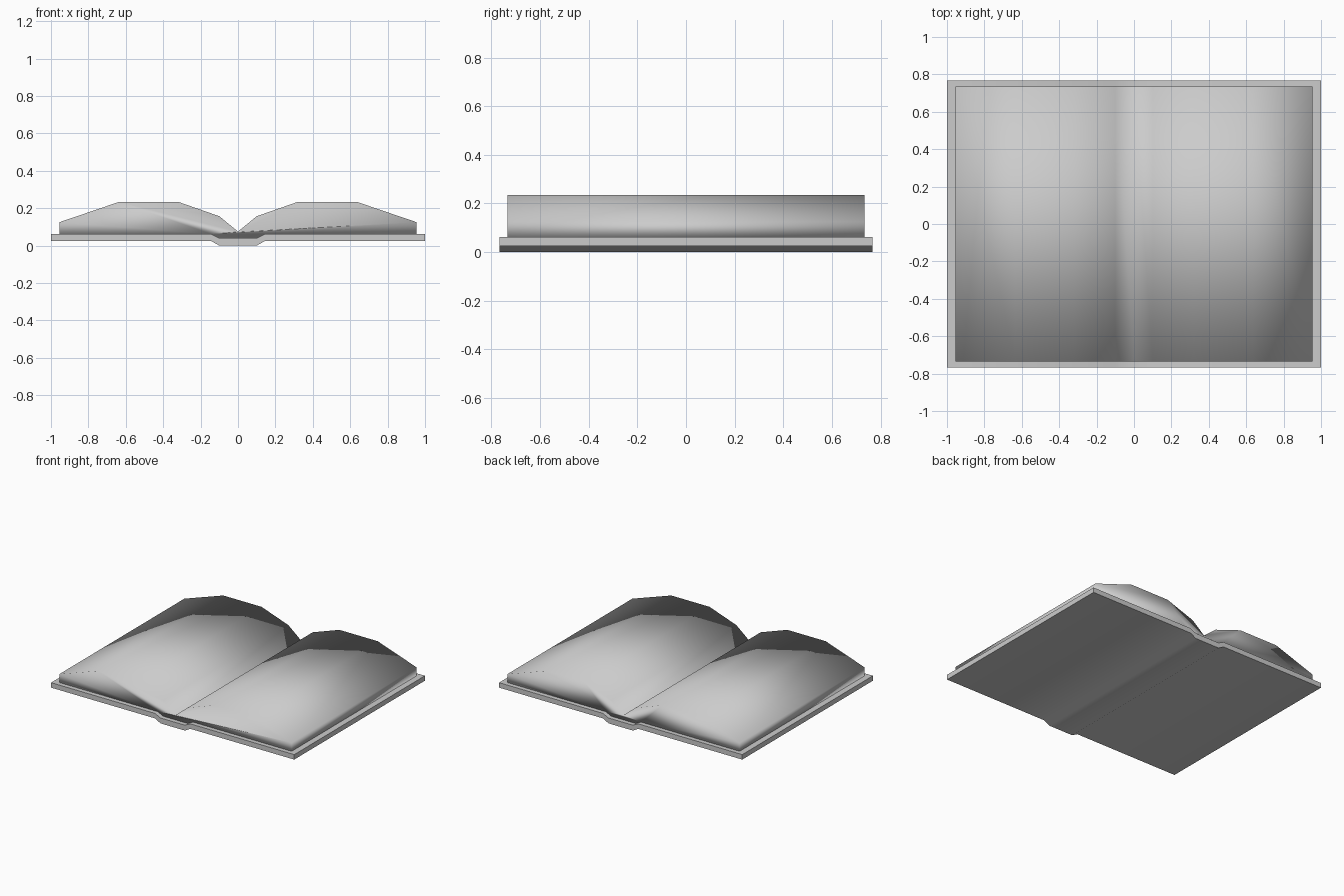
import bpy
import bmesh

# Remove the default object
cube = bpy.data.objects.get("Cube")
if cube:
    bpy.data.objects.remove(cube)

# Single plain material
grey = bpy.data.materials.new("light_grey")
grey.use_nodes = True
colour = (0.6, 0.6, 0.6, 1)
grey.diffuse_color = colour
grey.node_tree.nodes["Principled BSDF"].inputs["Base Color"].default_value = colour


def mirrored(half):
    """Extend a right-hand (x, z) line to both sides, running left to right."""
    return [(-x, z) for x, z in reversed(half) if x > 0] + half


def book_part(name, top, bottom, depth):
    """Extrude the outline between two mirrored lines along y."""
    outline = mirrored(bottom) + mirrored(top)[::-1]
    bm = bmesh.new()
    face = bm.faces.new([bm.verts.new((x, -depth / 2, z)) for x, z in outline])
    moved = bmesh.ops.extrude_face_region(bm, geom=[face])["geom"]
    verts = [v for v in moved if isinstance(v, bmesh.types.BMVert)]
    bmesh.ops.translate(bm, verts=verts, vec=(0, depth, 0))
    bmesh.ops.recalc_face_normals(bm, faces=bm.faces)
    mesh = bpy.data.meshes.new(name)
    bm.to_mesh(mesh)
    bm.free()
    mesh.materials.append(grey)
    obj = bpy.data.objects.new(name, mesh)
    bpy.context.collection.objects.link(obj)
    return obj


# Cover boards joined by a sunken spine
cover_top = [(0.1, 0.04), (0.145, 0.062), (1, 0.062)]
cover_bottom = [(0.1, 0), (0.145, 0.025), (1, 0.025)]
cover = book_part("cover", cover_top, cover_bottom, 1.535)

# Two humped stacks of pages meeting in the gutter
page_top = [(0, 0.075), (0.1, 0.157), (0.32, 0.234), (0.635, 0.234), (0.955, 0.125)]
page_bottom = [(0.1, 0.04), (0.145, 0.062), (0.955, 0.062)]
pages = book_part("pages", page_top, page_bottom, 1.468)

# Soft shading on the pages, crisp edges on the cover
for polygon in pages.data.polygons:
    polygon.use_smooth = True
bpy.ops.object.select_all(action="DESELECT")
cover.select_set(True)
bpy.context.view_layer.objects.active = cover
bpy.ops.object.shade_smooth_by_angle(angle=0.7)
